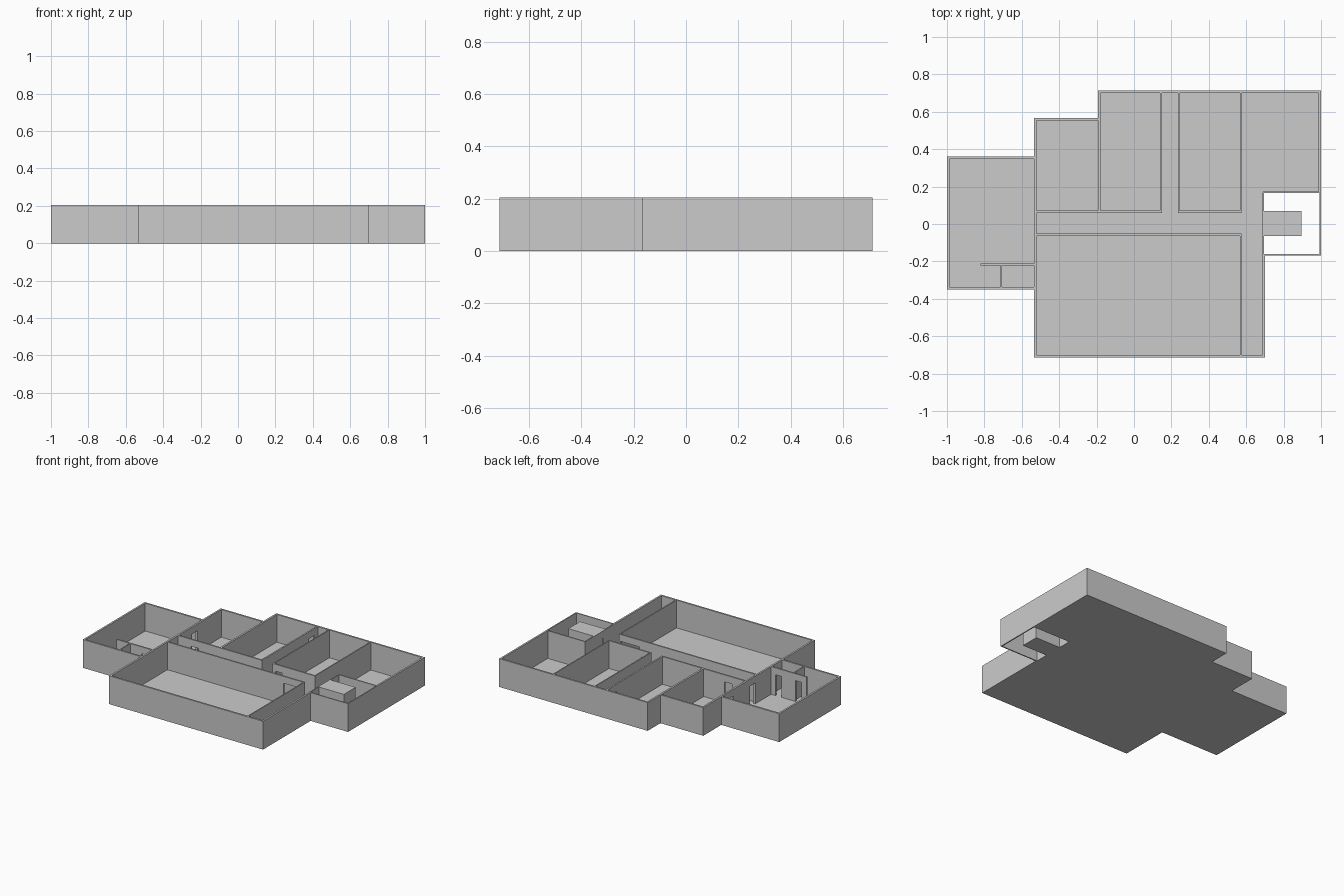
import bpy, bmesh

if "Cube" in bpy.data.objects:
    bpy.data.objects.remove(bpy.data.objects["Cube"])

H, DOOR, FLOOR = 0.205, 0.155, 0.004   # wall height, door head, slab thickness
T_OUT, T_IN = 0.013, 0.011             # wall thicknesses


def finish(name, bm):
    bmesh.ops.recalc_face_normals(bm, faces=bm.faces)
    me = bpy.data.meshes.new(name)
    bm.to_mesh(me)
    bm.free()
    ob = bpy.data.objects.new(name, me)
    bpy.context.collection.objects.link(ob)
    return ob


def add_box(bm, x0, x1, y0, y1, z0, z1):
    vs = bmesh.ops.create_cube(bm, size=1)["verts"]
    for v in vs:
        v.co = ((x0 + x1) / 2 + v.co.x * (x1 - x0),
                (y0 + y1) / 2 + v.co.y * (y1 - y0),
                (z0 + z1) / 2 + v.co.z * (z1 - z0))


def wall(name, axis, pos, a, b, t=T_IN, doors=()):
    """Wall running along axis from a to b, occupying pos..pos+t, with door gaps."""
    bm = bmesh.new()

    def piece(s, e, z0):
        if axis == 'X':
            add_box(bm, s, e, pos, pos + t, z0, H)
        else:
            add_box(bm, pos, pos + t, s, e, z0, H)

    s = a
    for d0, d1 in doors:
        piece(s, d0, 0)
        piece(d0, d1, DOOR)
        s = d1
    piece(s, b, 0)
    return finish(name, bm)


# Floor slab, one stepped outline with the open court left out
outline = [(-1, -0.35), (-0.535, -0.35), (-0.535, -0.713), (0.7, -0.713),
           (0.7, -0.165), (0.69, -0.165), (0.69, 0.168), (1, 0.168), (1, 0.713),
           (-0.192, 0.713), (-0.192, 0.567), (-0.535, 0.567), (-0.535, 0.36), (-1, 0.36)]
bm = bmesh.new()
face = bm.faces.new([bm.verts.new((x, y, 0)) for x, y in outline])
top = bmesh.ops.extrude_face_region(bm, geom=[face])["geom"]
bmesh.ops.translate(bm, vec=(0, 0, FLOOR), verts=[v for v in top if isinstance(v, bmesh.types.BMVert)])
finish("floor_slab", bm)

# Outer walls
T = T_OUT
wall("wing_left_wall", 'Y', -1, -0.35, 0.36, T)
wall("wing_front_wall", 'X', -0.35, -1, -0.535, T)
wall("wing_back_wall", 'X', 0.36 - T, -1, -0.535, T)
wall("wing_divider_wall", 'Y', -0.535, -0.713, 0.567, T, [(-0.03, 0.03), (0.22, 0.28)])
wall("hall_front_wall", 'X', -0.713, -0.535, 0.7, T)
wall("hall_right_wall", 'Y', 0.7 - T, -0.713, -0.165, T)
wall("small_room_back_wall", 'X', 0.567 - T, -0.535, -0.192, T)
wall("step_wall", 'Y', -0.192, 0.06, 0.713, T)
wall("main_back_wall", 'X', 0.713 - T, -0.192, 1, T)
wall("main_right_wall", 'Y', 1 - T, 0.168, 0.713, T)

# Open court walls
wall("court_right_wall", 'Y', 0.992, -0.168, 0.168, 0.008)
wall("court_front_wall", 'X', -0.168, 0.69, 1, 0.008)
wall("court_back_wall", 'X', 0.166, 0.69, 1, 0.008)
wall("court_inner_wall", 'Y', 0.687, -0.165, 0.168, 0.008, [(-0.03, 0.03)])

# Corridor and room walls
wall("corridor_front_wall", 'X', -0.063, -0.535, 0.575, T_IN, [(0.41, 0.56)])
wall("corridor_back_wall_left", 'X', 0.06, -0.535, 0.15, T_IN, [(-0.42, -0.36)])
wall("corridor_back_wall_right", 'X', 0.06, 0.235, 0.575, T_IN, [(0.26, 0.31)])
wall("passage_left_wall", 'Y', 0.139, 0.06, 0.713, T_IN, [(0.6, 0.66)])
wall("passage_right_wall", 'Y', 0.235, 0.06, 0.713, 0.008)
wall("right_room_wall", 'Y', 0.567, 0.06, 0.713, 0.008)
wall("hall_side_wall", 'Y', 0.567, -0.713, -0.063, 0.008)

# Small cubicles in the left wing
wall("cubicle_back_wall", 'X', -0.222, -0.82, -0.535, T_IN, [(-0.78, -0.73), (-0.62, -0.57)])
wall("cubicle_divider", 'Y', -0.715, -0.35, -0.222, 0.009)

# Closed block standing in the court
bm = bmesh.new()
add_box(bm, 0.69, 0.895, -0.065, 0.07, 0, H)
finish("court_block", bm)
